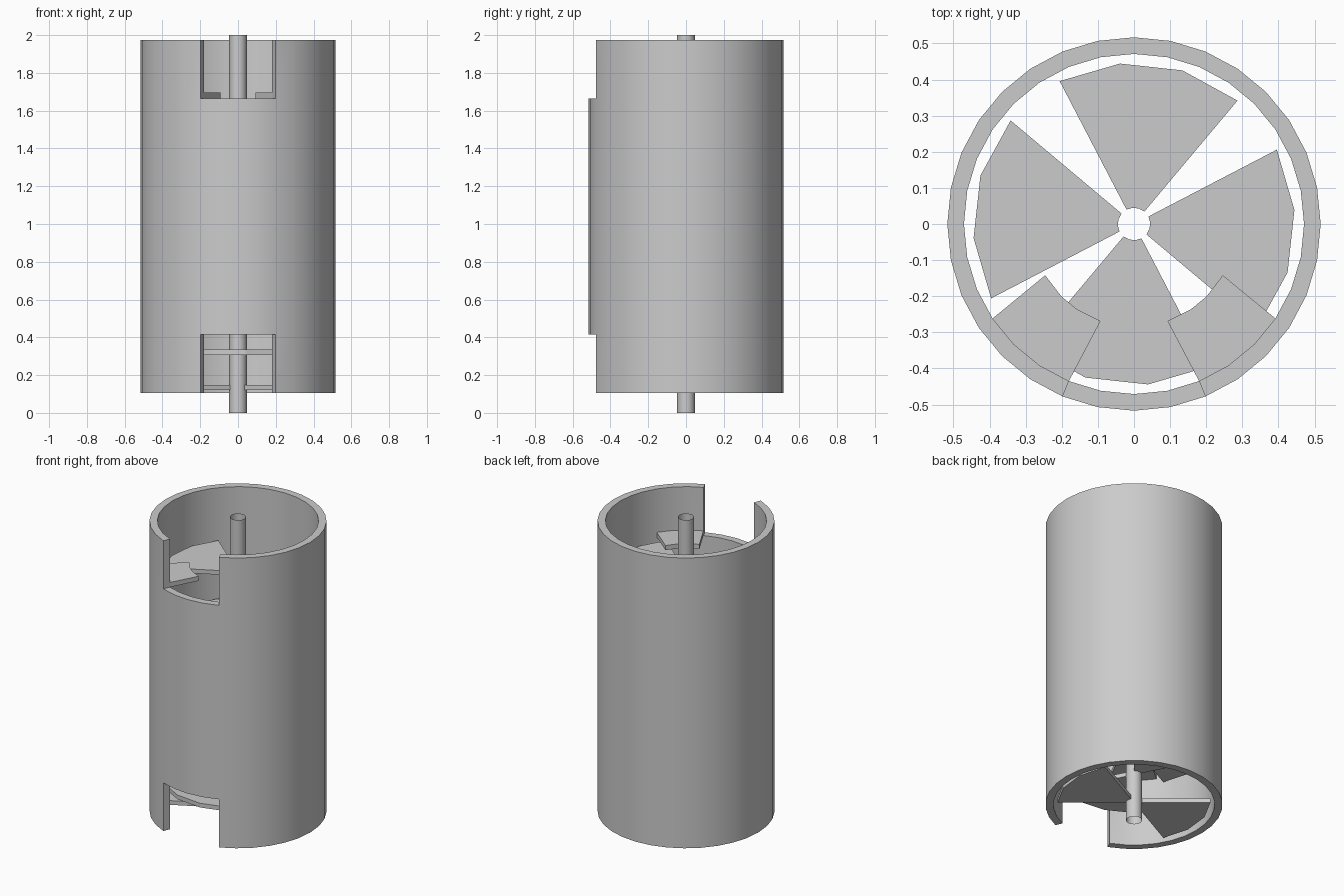
import bpy, bmesh
from math import radians, sin, cos

if "Cube" in bpy.data.objects:
    bpy.data.objects.remove(bpy.data.objects["Cube"])


def polar(r, deg, z=0.0):
    return (r * cos(radians(deg)), r * sin(radians(deg)), z)


def finish(name, bm):
    bmesh.ops.recalc_face_normals(bm, faces=bm.faces)
    me = bpy.data.meshes.new(name)
    bm.to_mesh(me)
    bm.free()
    ob = bpy.data.objects.new(name, me)
    bpy.context.collection.objects.link(ob)
    return ob


def smooth(ob, deg=30):
    bpy.ops.object.select_all(action='DESELECT')
    ob.select_set(True)
    bpy.context.view_layer.objects.active = ob
    bpy.ops.object.shade_smooth_by_angle(angle=radians(deg))


def plate(name, outline, z0, z1):
    """Flat plate extruded from an xy outline."""
    bm = bmesh.new()
    f = bm.faces.new([bm.verts.new((x, y, z0)) for x, y, *_ in outline])
    ext = bmesh.ops.extrude_face_region(bm, geom=[f], use_keep_orig=True)
    for v in ext["geom"]:
        if isinstance(v, bmesh.types.BMVert):
            v.co.z = z1
    return finish(name, bm)


# Drum: 32-sided wall with a four-segment window at the front of each end
N, R_OUT, R_IN = 32, 0.517, 0.471
levels = [0.105, 0.415, 1.665, 1.975]
bm = bmesh.new()
rows = [[bm.verts.new(polar(R_OUT, i * 360 / N, z)) for i in range(N)] for z in levels]
for j in range(3):
    for i in range(N):
        if j != 1 and 22 <= i < 26:
            continue
        k = (i + 1) % N
        bm.faces.new((rows[j][i], rows[j][k], rows[j + 1][k], rows[j + 1][i]))
ext = bmesh.ops.extrude_face_region(bm, geom=bm.faces[:], use_keep_orig=True)
for v in ext["geom"]:
    if isinstance(v, bmesh.types.BMVert):
        v.co.x *= R_IN / R_OUT
        v.co.y *= R_IN / R_OUT
smooth(finish("drum_wall", bm))

# Shaft: open-ended tube through the full height
bm = bmesh.new()
bmesh.ops.create_cone(bm, cap_ends=False, segments=16, radius1=0.047, radius2=0.047, depth=2)
bmesh.ops.translate(bm, verts=bm.verts, vec=(0, 0, 1))
smooth(finish("shaft", bm))

# Paddles: opposite pairs, alternating side pair and front/back pair
STEP, Z_FIRST, THICK = 0.1875, 0.12, 0.027
for layer in range(9):
    z = Z_FIRST + layer * STEP
    first = 140 if layer % 2 == 0 else 50
    for turn in (0, 180):
        angles = [first + turn + 22.5 * k for k in range(4)]
        outline = [polar(0.446, a) for a in angles]
        outline += [polar(0.045, a) for a in reversed(angles)]
        plate(f"paddle_{layer}_{turn}", outline, z, z + THICK)

# Wall baffles: mirrored pair just above every second paddle layer
wall = [polar(R_IN, a) for a in (-67.5, -56.25, -45, -33.75)]
inner = [polar(0.284, a) for a in (-30, -45, -56.25, -71)]
for layer in (2, 4, 6, 8):
    z = Z_FIRST + layer * STEP + 0.045
    for side, s in (("right", 1), ("left", -1)):
        plate(f"baffle_{layer}_{side}", [(s * p[0], p[1]) for p in wall + inner], z, z + 0.03)
